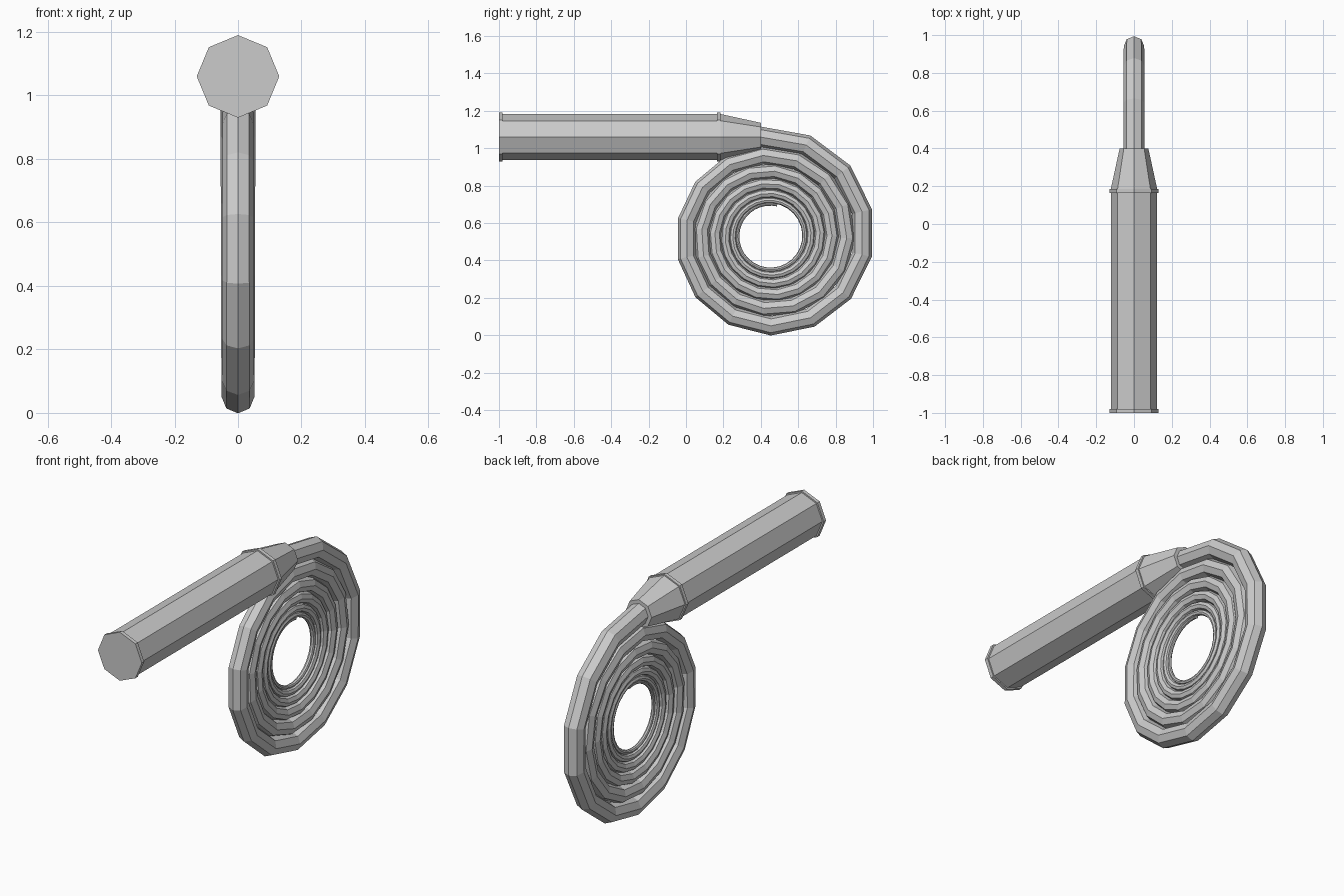
import bpy, math
from mathutils import Vector

cube = bpy.data.objects.get("Cube")
if cube:
    bpy.data.objects.remove(cube, do_unlink=True)

SIDES = 8
AXIS_Z = 1.06

grey = bpy.data.materials.new("plain grey")
grey.use_nodes = True
colour = (0.6, 0.6, 0.6, 1)
grey.diffuse_color = colour
grey.node_tree.nodes["Principled BSDF"].inputs["Base Color"].default_value = colour


def sweep(name, stations):
    """Skin octagonal rings along (centre, tangent, radius) stations in the x = 0 plane."""
    verts, faces = [], []
    side = Vector((1, 0, 0))
    for centre, tangent, radius in stations:
        up = side.cross(tangent).normalized()
        for i in range(SIDES):
            a = math.tau * i / SIDES
            verts.append(centre + radius * (math.cos(a) * up + math.sin(a) * side))
    for s in range(len(stations) - 1):
        for i in range(SIDES):
            j = (i + 1) % SIDES
            a, b = s * SIDES, (s + 1) * SIDES
            faces.append((a + i, b + i, b + j, a + j))
    faces.append(tuple(range(SIDES)))
    last = (len(stations) - 1) * SIDES
    faces.append(tuple(last + i for i in reversed(range(SIDES))))
    mesh = bpy.data.meshes.new(name)
    mesh.from_pydata(verts, [], faces)
    mesh.materials.append(grey)
    mesh.update()
    obj = bpy.data.objects.new(name, mesh)
    bpy.context.collection.objects.link(obj)
    return obj


def along_y(name, y0, r0, y1, r1):
    forward = Vector((0, 1, 0))
    return sweep(name, [(Vector((0, y, AXIS_Z)), forward, r) for y, r in ((y0, r0), (y1, r1))])


# Handle: grip, two collars and the tapered neck
along_y("handle_grip", -0.985, 0.122, 0.17, 0.122)
along_y("pommel_collar", -1.0, 0.13, -0.98, 0.13)
along_y("neck_collar", 0.165, 0.13, 0.185, 0.13)
along_y("tapered_neck", 0.18, 0.124, 0.4, 0.076)

# Coiled lash: spiral whose pitch shrinks with its thickness
CENTRE = Vector((0, 0.45, 0.53))
START, TURNS = math.radians(-5.4), 6.05
R_OUT, R_IN = 0.532, 0.17
THICK, THIN = 0.056, 0.007
SHRINK = 1 - THIN / THICK

points, radii = [], []
u = 0.0
while True:
    r = R_OUT - (R_OUT - R_IN) * (u - SHRINK * u * u / 2) / (1 - SHRINK / 2)
    a = START + u * TURNS * math.tau
    points.append(CENTRE + r * Vector((0, math.sin(a), math.cos(a))))
    radii.append(THICK + (THIN - THICK) * u)
    if u >= 1:
        break
    # steps get finer towards the tip
    u = min(1.0, u + (27 - 16 * u) / (360 * TURNS))

stations = []
for i, p in enumerate(points):
    ahead = points[min(i + 1, len(points) - 1)]
    behind = points[max(i - 1, 0)]
    stations.append((p, (ahead - behind).normalized(), radii[i]))
stations[0] = (points[0], Vector((0, 1, 0)), THICK)
sweep("coiled_lash", stations)
